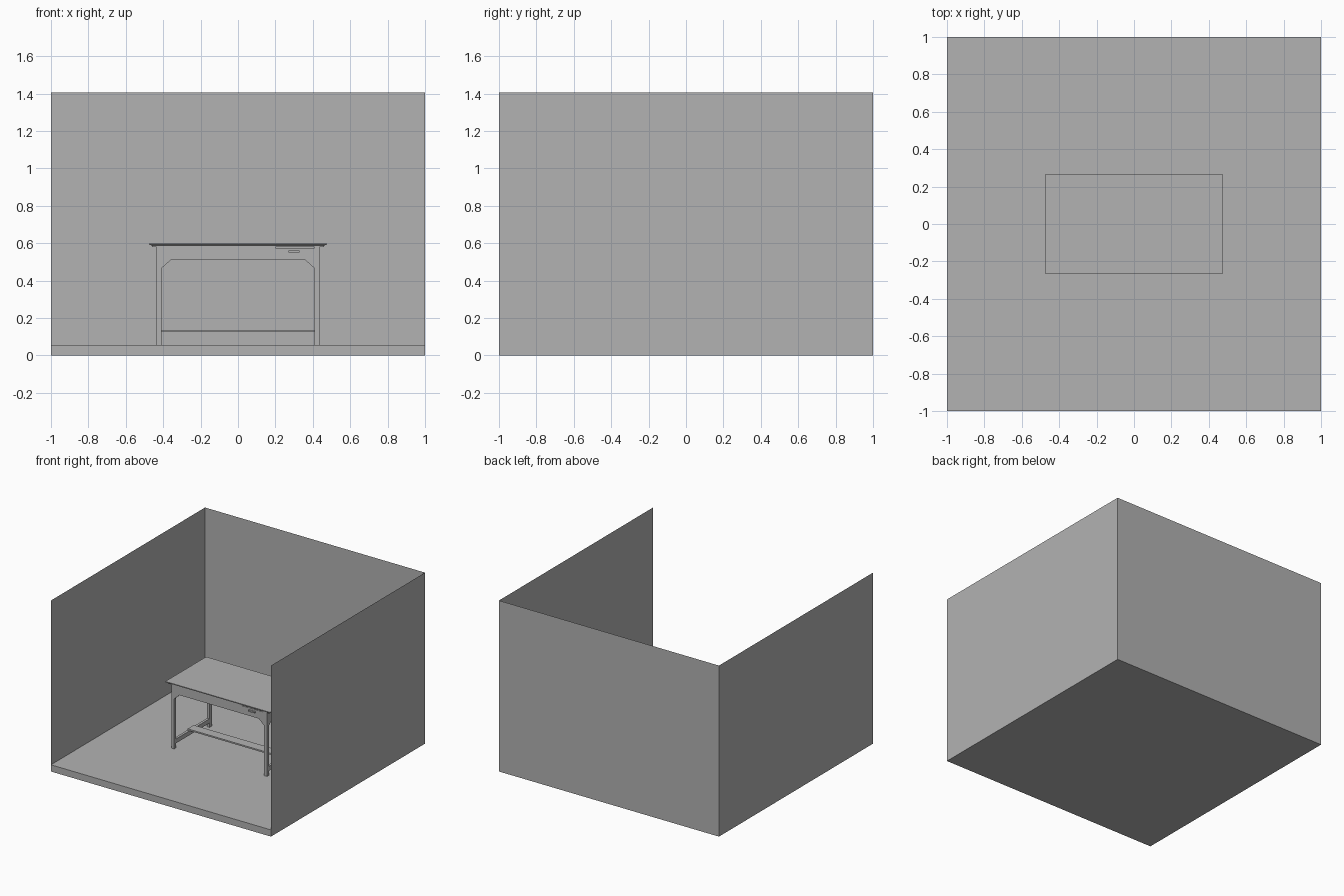
import bpy, bmesh

if "Cube" in bpy.data.objects:
    bpy.data.objects.remove(bpy.data.objects["Cube"])

grey = bpy.data.materials.new("plain grey")
grey.diffuse_color = (0.448, 0.448, 0.448, 1)
grey.use_nodes = True
grey.node_tree.nodes["Principled BSDF"].inputs["Base Color"].default_value = grey.diffuse_color


def mesh_object(name, verts, faces, fix_normals=True):
    me = bpy.data.meshes.new(name)
    me.from_pydata(verts, [], faces)
    if fix_normals:
        bm = bmesh.new()
        bm.from_mesh(me)
        bmesh.ops.recalc_face_normals(bm, faces=bm.faces)
        bm.to_mesh(me)
        bm.free()
    me.materials.append(grey)
    ob = bpy.data.objects.new(name, me)
    bpy.context.collection.objects.link(ob)
    return ob


def loft(name, rings):
    """Closed solid through rings of equal point count."""
    n = len(rings[0])
    verts = [p for r in rings for p in r]
    faces = [tuple(range(n)), tuple(range(len(verts) - n, len(verts)))]
    for k in range(len(rings) - 1):
        for i in range(n):
            j = (i + 1) % n
            faces.append((k * n + i, k * n + j, (k + 1) * n + j, (k + 1) * n + i))
    return mesh_object(name, verts, faces)


def rect(x0, x1, y0, y1, z):
    return [(x0, y0, z), (x1, y0, z), (x1, y1, z), (x0, y1, z)]


def box(name, x0, x1, y0, y1, z0, z1):
    return loft(name, [rect(x0, x1, y0, y1, z0), rect(x0, x1, y0, y1, z1)])


FLOOR, WALL_TOP, LEG_TOP = 0.055, 1.405, 0.58

# Room: raised floor slab and three thin walls
box("floor", -1, 1, -1, 1, 0, FLOOR)
for name, a, b in (("left_wall", (-1, -1), (-1, 1)),
                   ("back_wall", (-1, 1), (1, 1)),
                   ("right_wall", (1, 1), (1, -1))):
    mesh_object(name, [(*a, FLOOR), (*b, FLOOR), (*b, WALL_TOP), (*a, WALL_TOP)],
                [(0, 1, 2, 3)], False)

# Tabletop with a stepped, bevelled underside
loft("tabletop", [rect(-x, x, -y, y, z) for x, y, z in
                  ((0.46, 0.25, 0.58), (0.46, 0.25, 0.588),
                   (0.475, 0.265, 0.593), (0.475, 0.265, 0.6))])

# Front and back frames: legs and cut-corner apron in one profile
opening = [(-0.41, FLOOR), (-0.41, 0.465), (-0.36, 0.51),
           (0.36, 0.51), (0.41, 0.465), (0.41, FLOOR)]
outer_right = [(0.435, FLOOR), (0.435, LEG_TOP)]
drawer_gap = [(0.41, LEG_TOP), (0.41, 0.575), (0.2, 0.575), (0.2, LEG_TOP)]
outer_left = [(-0.435, LEG_TOP), (-0.435, FLOOR)]
for name, y0, y1, gap in (("front_frame", -0.245, -0.218, drawer_gap),
                          ("back_frame", 0.218, 0.245, [])):
    prof = opening + outer_right + gap + outer_left
    loft(name, [[(x, y, z) for x, z in prof] for y in (y0, y1)])

# Side aprons and low side rails
for side, s in (("left", -1), ("right", 1)):
    prof = [(-0.218, 0.465), (-0.168, 0.51), (0.168, 0.51), (0.218, 0.465),
            (0.218, LEG_TOP), (-0.218, LEG_TOP)]
    loft(side + "_apron", [[(s * x, y, z) for y, z in prof] for x in (0.412, 0.435)])
    x0, x1 = sorted((s * 0.412, s * 0.433))
    box(side + "_rail", x0, x1, -0.218, 0.218, 0.09, 0.125)

# Flat foot bar lying across the side rails
box("foot_bar", -0.43, 0.43, -0.04, 0.04, 0.125, 0.137)

# Drawer handle
box("drawer_handle", 0.27, 0.33, -0.258, -0.245, 0.55, 0.561)
